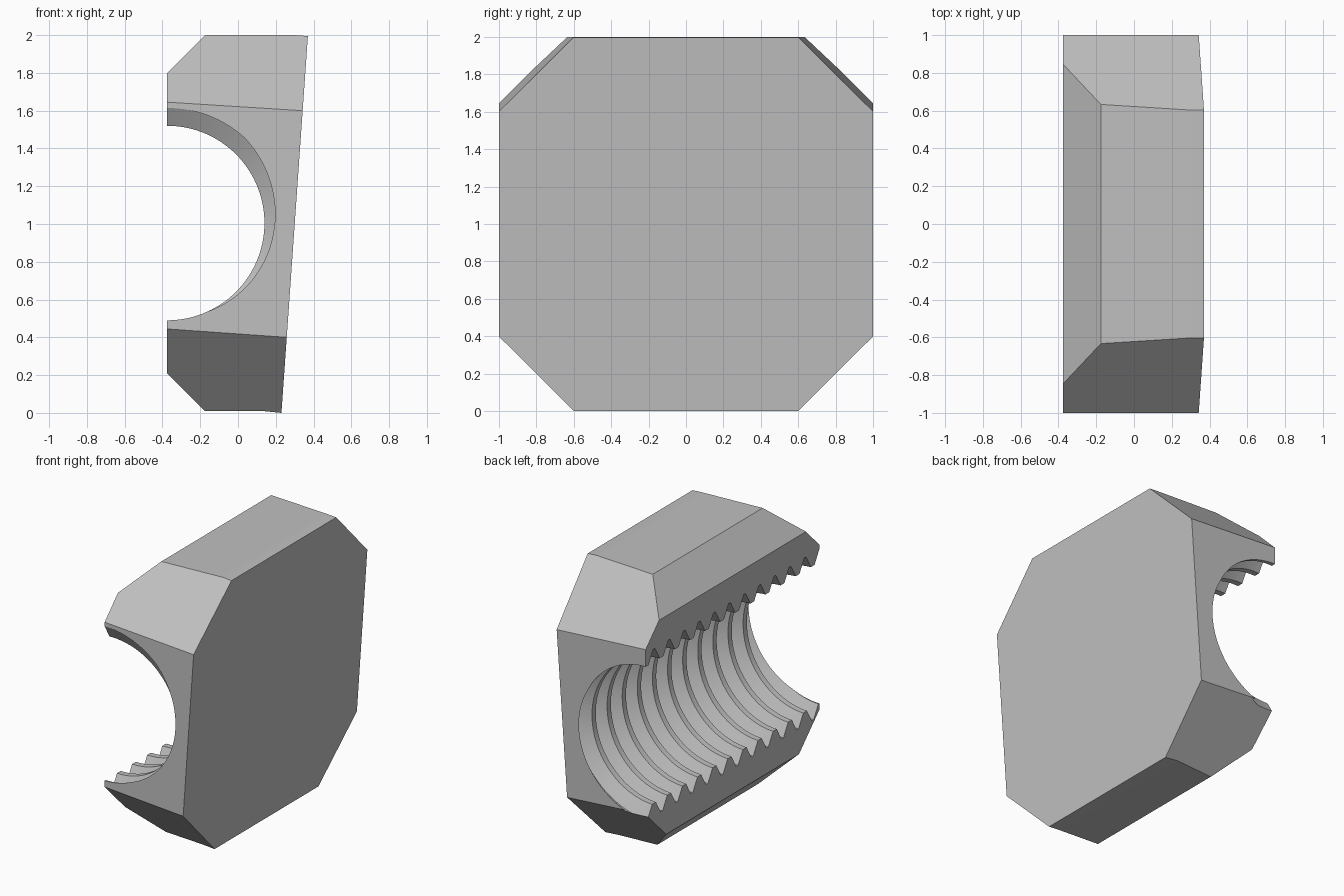
import bpy, bmesh, math
from mathutils import Vector

if "Cube" in bpy.data.objects:
    bpy.data.objects.remove(bpy.data.objects["Cube"], do_unlink=True)

steel = bpy.data.materials.new("plain grey steel")
steel.use_nodes = True
GREY = (0.53, 0.53, 0.53, 1)
steel.diffuse_color = GREY
steel.node_tree.nodes["Principled BSDF"].inputs["Base Color"].default_value = GREY


def make_object(name, bm):
    bmesh.ops.recalc_face_normals(bm, faces=bm.faces[:])
    mesh = bpy.data.meshes.new(name)
    bm.to_mesh(mesh)
    bm.free()
    mesh.materials.append(steel)
    obj = bpy.data.objects.new(name, mesh)
    bpy.context.collection.objects.link(obj)
    return obj


# Block: side profile with a leaning outer face, extruded front to back
profile = [(-0.375, 0.21), (-0.175, 0.01), (0.13, 0.01), (0.23, 0),
           (0.37, 1.995), (0.3, 2), (-0.175, 2), (-0.375, 1.8)]
bm = bmesh.new()
base = bm.faces.new([bm.verts.new((x, -1, z)) for x, z in profile])
grown = bmesh.ops.extrude_face_region(bm, geom=[base])
bmesh.ops.translate(bm, vec=(0, 2, 0),
                    verts=[v for v in grown["geom"] if isinstance(v, bmesh.types.BMVert)])

# Slanted corner cuts, front and back, top and bottom
for side in (-1, 1):
    for point, normal in (((0.34, side, 1.6), (0.063, side, 1)),
                          ((0.26, side, 0.4), (-0.07, side, -1))):
        cut = bmesh.ops.bisect_plane(bm, geom=bm.verts[:] + bm.edges[:] + bm.faces[:],
                                     plane_co=point, plane_no=Vector(normal).normalized(),
                                     clear_outer=True)
        rim = [e for e in cut["geom_cut"] if isinstance(e, bmesh.types.BMEdge)]
        bmesh.ops.contextual_create(bm, geom=rim)
nut = make_object("half_nut_block", bm)

# Threaded bore cutter: helical rows swept around the bore axis
PITCH = 2 / 11.5
CREST, DEPTH = 0.515, 0.541 * PITCH
AXIS_X, AXIS_Z = -0.375, 1.005
tooth = [(-1 / 16, DEPTH), (1 / 16, DEPTH), (3 / 8, 0), (5 / 8, 0)]
STEPS, SPAN = 80, math.radians(120)

bm = bmesh.new()
start = bm.verts.new((AXIS_X, -1.6, AXIS_Z))
end = bm.verts.new((AXIS_X, 1.6, AXIS_Z))
columns = []
for i in range(STEPS + 1):
    angle = -SPAN + 2 * SPAN * i / STEPS
    shift = (math.radians(70) - angle) / math.tau
    columns.append([bm.verts.new((AXIS_X + (CREST + rise) * math.cos(angle),
                                  -1 + PITCH * (turn + offset + shift),
                                  AXIS_Z + (CREST + rise) * math.sin(angle)))
                    for turn in range(-2, 14) for offset, rise in tooth])
for a, b in zip(columns, columns[1:]):
    for j in range(len(a) - 1):
        bm.faces.new((a[j], b[j], b[j + 1], a[j + 1]))
    bm.faces.new((start, b[0], a[0]))
    bm.faces.new((end, a[-1], b[-1]))
for column in (columns[0], columns[-1]):
    bm.faces.new([start] + column + [end])
cutter = make_object("thread_cutter", bm)
cutter.hide_render = True

# Cut the thread and bake the result
mod = nut.modifiers.new("threaded_bore", 'BOOLEAN')
mod.operation = 'DIFFERENCE'
mod.solver = 'EXACT'
mod.object = cutter
bpy.ops.object.select_all(action='DESELECT')
bpy.context.view_layer.objects.active = nut
nut.select_set(True)
bpy.ops.object.modifier_apply(modifier=mod.name)
bpy.data.objects.remove(cutter, do_unlink=True)
bpy.ops.object.shade_smooth_by_angle(angle=math.radians(20))
# Keep the block's own planes flat; only the bore is smooth
for poly in nut.data.polygons:
    c = poly.center
    if math.hypot(c.x - AXIS_X, c.z - AXIS_Z) > CREST + DEPTH or abs(poly.normal.y) > 0.999:
        poly.use_smooth = False
